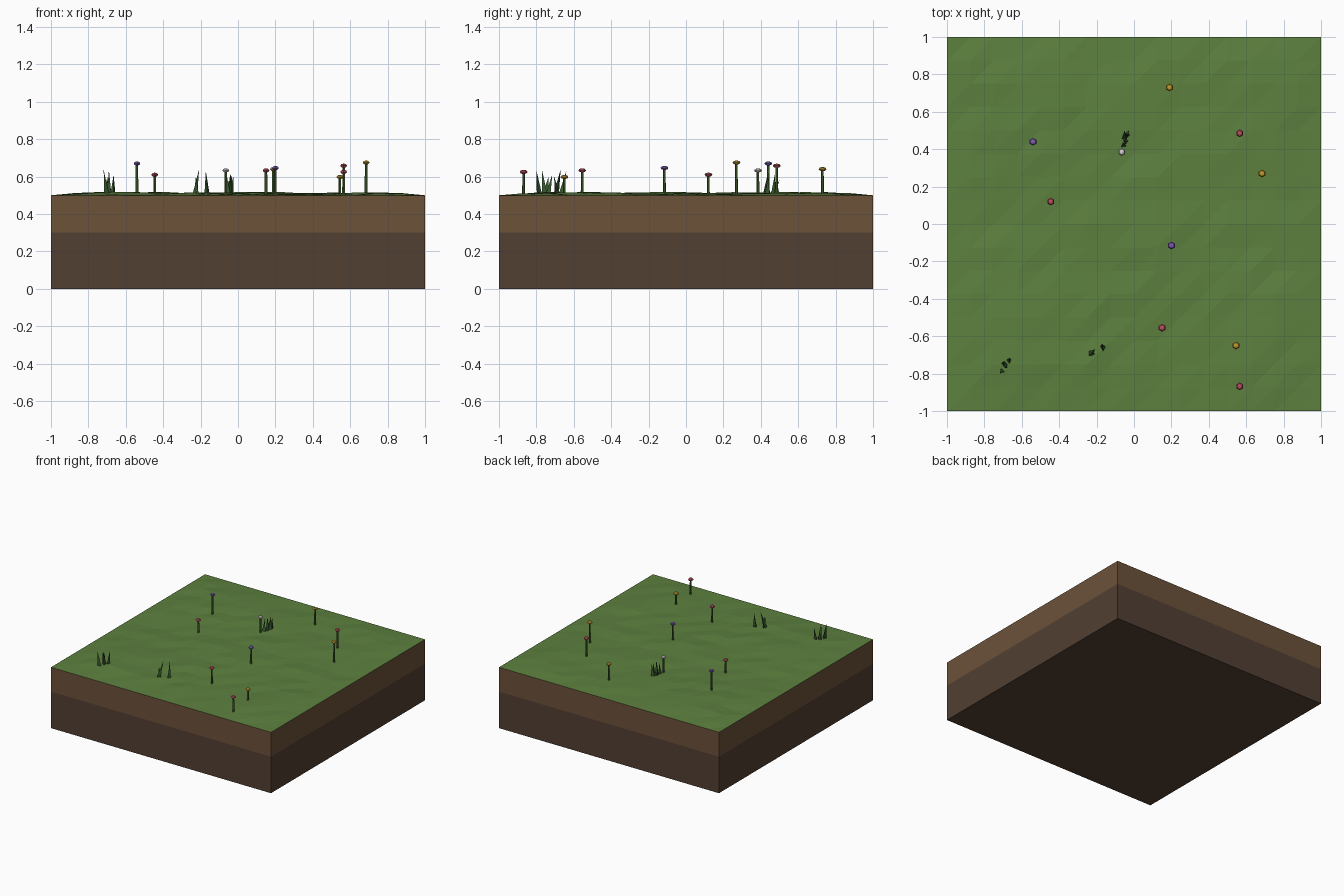
import bpy, bmesh, math, random
from mathutils import Vector

if "Cube" in bpy.data.objects:
    bpy.data.objects.remove(bpy.data.objects["Cube"])

random.seed(7)


def material(name, rgb):
    m = bpy.data.materials.new(name)
    m.diffuse_color = (*rgb, 1)
    m.use_nodes = True
    m.node_tree.nodes["Principled BSDF"].inputs["Base Color"].default_value = m.diffuse_color
    return m


GRASS = material("grass", (0.11, 0.22, 0.05))
TOPSOIL = material("topsoil", (0.15, 0.085, 0.042))
SUBSOIL = material("subsoil", (0.085, 0.05, 0.033))
BLADE = material("blade", (0.04, 0.10, 0.03))
STEM = material("stem", (0.06, 0.13, 0.03))
PETALS = {
    "red": material("red_petal", (0.50, 0.08, 0.12)),
    "gold": material("gold_petal", (0.55, 0.32, 0.03)),
    "purple": material("purple_petal", (0.22, 0.11, 0.45)),
    "white": material("white_petal", (0.65, 0.62, 0.6)),
}


def finish(name, bm, mat):
    me = bpy.data.meshes.new(name)
    bm.to_mesh(me)
    bm.free()
    me.materials.append(mat)
    ob = bpy.data.objects.new(name, me)
    bpy.context.collection.objects.link(ob)
    return ob


def ground(x, y):
    # gentle bumps that fade to the level rim
    fade = min(1, (1 - max(abs(x), abs(y))) / 0.2)
    return 0.5 + fade * (0.01 + 0.005 * math.sin(4 * x + 1) * math.cos(5 * y))


def soil(name, z0, z1, mat, bottom):
    # walls of one earth layer, open where it meets its neighbour
    bm = bmesh.new()
    bmesh.ops.create_cube(bm, size=1)
    for v in bm.verts:
        v.co = (v.co.x * 2, v.co.y * 2, z0 if v.co.z < 0 else z1)
    bm.normal_update()
    drop = [f for f in bm.faces if f.normal.z > 0.5 or (f.normal.z < -0.5 and not bottom)]
    bmesh.ops.delete(bm, geom=drop, context='FACES')
    finish(name, bm, mat)


soil("subsoil", 0, 0.3, SUBSOIL, True)
soil("topsoil", 0.3, 0.5, TOPSOIL, False)

# faceted turf sheet
bm = bmesh.new()
bmesh.ops.create_grid(bm, x_segments=16, y_segments=16, size=1)
for v in bm.verts:
    rim = max(abs(v.co.x), abs(v.co.y)) > 0.99
    v.co.z = ground(v.co.x, v.co.y) + (0 if rim else random.uniform(-0.005, 0.005))
bmesh.ops.triangulate(bm, faces=bm.faces[:], quad_method='FIXED')
finish("turf", bm, GRASS)


def rod(bm, base, tip, r0, r1, sides, turn=0):
    # tapered prism between two points
    ax = (tip - base).normalized()
    u = ax.orthogonal().normalized()
    w = ax.cross(u)
    rings = []
    for p, r in ((base, r0), (tip, r1)):
        if r == 0:
            rings.append([bm.verts.new(p)] * sides)
            continue
        ang = [turn + 2 * math.pi * i / sides for i in range(sides)]
        rings.append([bm.verts.new(p + r * (math.cos(a) * u + math.sin(a) * w)) for a in ang])
    for i in range(sides):
        j = (i + 1) % sides
        quad = [rings[0][i], rings[0][j], rings[1][j], rings[1][i]]
        bm.faces.new(list(dict.fromkeys(quad)))
    bm.faces.new(rings[0][::-1])
    if r1:
        bm.faces.new(rings[1])


# flowers: x, y, top height, colour
flowers = [
    (-0.54, 0.44, 0.682, "purple"), (-0.445, 0.12, 0.622, "red"),
    (-0.065, 0.385, 0.645, "white"), (0.19, 0.73, 0.652, "gold"),
    (0.20, -0.115, 0.658, "purple"), (0.565, 0.485, 0.67, "red"),
    (0.685, 0.27, 0.687, "gold"), (0.15, -0.555, 0.645, "red"),
    (0.545, -0.65, 0.61, "gold"), (0.565, -0.868, 0.637, "red"),
]
for n, (x, y, top, colour) in enumerate(flowers, 1):
    bm = bmesh.new()
    rod(bm, Vector((x, y, 0.5)), Vector((x, y, top - 0.01)), 0.008, 0.007, 5)
    finish(f"flower_stem_{n}", bm, STEM)
    bm = bmesh.new()
    bmesh.ops.create_uvsphere(bm, u_segments=6, v_segments=4, radius=0.021)
    bmesh.ops.scale(bm, verts=bm.verts, vec=(1, 1, 0.55))
    bmesh.ops.translate(bm, verts=bm.verts, vec=(x, y, top - 0.012))
    finish(f"flower_head_{n}", bm, PETALS[colour])

# grass tufts: base x, y then tip x, y, z
tufts = [
    [(-0.705, -0.785, -0.718, -0.80, 0.635), (-0.685, -0.755, -0.69, -0.77, 0.635),
     (-0.695, -0.75, -0.70, -0.735, 0.60), (-0.668, -0.735, -0.665, -0.715, 0.61)],
    [(-0.235, -0.695, -0.208, -0.67, 0.64), (-0.225, -0.69, -0.225, -0.705, 0.60),
     (-0.165, -0.665, -0.172, -0.64, 0.63)],
    [(-0.055, 0.42, -0.06, 0.435, 0.605), (-0.045, 0.44, -0.04, 0.44, 0.62),
     (-0.04, 0.47, -0.035, 0.475, 0.61), (-0.035, 0.485, -0.025, 0.48, 0.60),
     (-0.05, 0.455, -0.05, 0.50, 0.58)],
]
for n, blades in enumerate(tufts, 1):
    bm = bmesh.new()
    for bx, by, tx, ty, tz in blades:
        rod(bm, Vector((bx, by, 0.5)), Vector((tx, ty, tz)), 0.017, 0, 3, random.uniform(0, 2))
    finish(f"grass_tuft_{n}", bm, BLADE)
